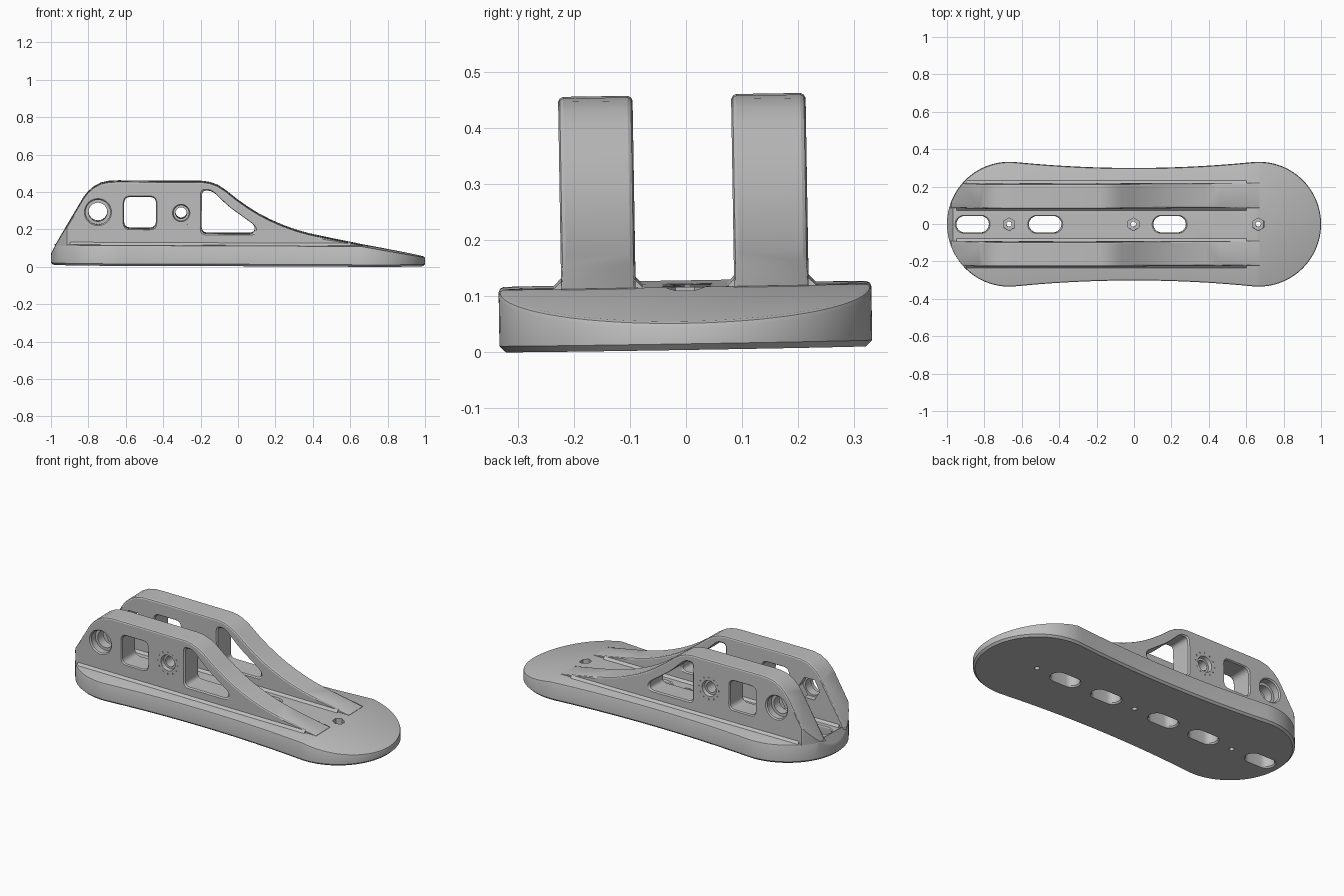
import bpy, bmesh, math
from mathutils import Vector, Matrix

cube = bpy.data.objects.get("Cube")
if cube:
    bpy.data.objects.remove(cube, do_unlink=True)

grey = bpy.data.materials.new("plain grey")
grey.use_nodes = True
COLOUR = (0.52, 0.52, 0.52, 1)
grey.diffuse_color = COLOUR
grey.node_tree.nodes["Principled BSDF"].inputs["Base Color"].default_value = COLOUR

FLOOR, BOTTOM = 0.119, 0.008
RAIL_IN, RAIL_OUT = 0.088, 0.221


def place(axis, p, t):
    return {"x": (t, p[0], p[1]), "y": (p[0], t, p[1]), "z": (p[0], p[1], t)}[axis]


def skin(axis, sections):
    """Closed solid through a list of (position, points) sections."""
    bm = bmesh.new()
    loops = [[bm.verts.new(place(axis, p, t)) for p in pts] for t, pts in sections]
    for a, b in zip(loops, loops[1:]):
        for i in range(len(a)):
            bm.faces.new((a[i - 1], a[i], b[i], b[i - 1]))
    bm.faces.new(loops[0])
    bm.faces.new(loops[-1])
    bmesh.ops.recalc_face_normals(bm, faces=bm.faces)
    return bm


def loft(pts, axis, rings):
    """Solid through scaled copies of one profile; rings are (position, scale)."""
    c = sum((Vector(p) for p in pts), Vector((0, 0))) / len(pts)
    return skin(axis, [(t, [c + (Vector(p) - c) * s for p in pts]) for t, s in rings])


def make(name, bm):
    mesh = bpy.data.meshes.new(name)
    bm.to_mesh(mesh)
    bm.free()
    mesh.materials.append(grey)
    ob = bpy.data.objects.new(name, mesh)
    bpy.context.collection.objects.link(ob)
    return ob


def boolean(ob, bm, operation="DIFFERENCE"):
    """Apply a boolean; a result that comes out empty is discarded."""
    cutter = make("cutter", bm)
    cutter.hide_render = True
    before = ob.data.copy()
    mod = ob.modifiers.new("cut", "BOOLEAN")
    mod.operation, mod.object, mod.solver = operation, cutter, "EXACT"
    with bpy.context.temp_override(object=ob, active_object=ob):
        bpy.ops.object.modifier_apply(modifier=mod.name)
    if not ob.data.polygons:
        ob.data = before
    bpy.data.objects.remove(cutter, do_unlink=True)


def circle(x, y, r, n=32, start=0):
    return [(x + r * math.cos(start + math.tau * i / n),
             y + r * math.sin(start + math.tau * i / n)) for i in range(n)]


def rounded(poly, r, steps=6):
    """Polygon with each corner replaced by a curve that never overlaps the next."""
    out = []
    for i, p in enumerate(poly):
        p = Vector(p)
        to_a, to_b = Vector(poly[i - 1]) - p, Vector(poly[(i + 1) % len(poly)]) - p
        a = p + to_a.normalized() * min(r, 0.4 * to_a.length)
        b = p + to_b.normalized() * min(r, 0.4 * to_b.length)
        for k in range(steps + 1):
            t = k / steps
            out.append(a * (1 - t) ** 2 + p * 2 * t * (1 - t) + b * t * t)
    return out


def inset(pts, d):
    """Clockwise profile pulled inward by d, keeping the two points at either end."""
    out = [Vector(p) for p in pts]
    for i in range(2, len(pts) - 2):
        along = (Vector(pts[i + 1]) - Vector(pts[i - 1])).normalized()
        out[i] += Vector((along.y, -along.x)) * d
    return out


def slot(x, half, r, n=12):
    return [(x + side * (half - r) + r * math.cos(a), r * math.sin(a))
            for side, first in ((1, -math.pi / 2), (-1, math.pi / 2))
            for a in (first + math.pi * i / n for i in range(n + 1))]


def outline(k=1.0):
    """Waisted sole shape: round ends joined by shallow concave sides."""
    R, cx, lean = 0.333, 0.667, 0.1
    quarter = [(cx + R * math.cos(a), R * math.sin(a))
               for a in ((math.pi / 2 + lean) * i / 24 for i in range(25))]
    ex, ey = quarter[-1]
    quarter += [(ex * t, 0.3 + (ey - 0.3) * t * t) for t in (1 - i / 12 for i in range(1, 13))]
    top = quarter + [(-x, y) for x, y in quarter[-2::-1]]
    full = top + [(x, -y) for x, y in top[-2:0:-1]]
    return [(x * k, y * k) for x, y in full]


# Base plate: sole prism trimmed by the floor, toe slope and heel slope
bm = loft(outline(), "z", [(BOTTOM, 1), (0.5, 1)])
for co, no in (((0, 0, FLOOR), (0, 0, 1)),
               ((0.66, 0, FLOOR), (0.18, 0, 1)),
               ((-1, 0, 0.07), (-1.7, 0, 1))):
    bmesh.ops.bisect_plane(bm, geom=bm.verts[:] + bm.edges[:] + bm.faces[:], dist=1e-5,
                           plane_co=co, plane_no=no, clear_outer=True)
    bmesh.ops.holes_fill(bm, edges=[e for e in bm.edges if e.is_boundary], sides=0)
bmesh.ops.recalc_face_normals(bm, faces=bm.faces)
for low, size, segments in ((True, 0.011, 1), (False, 0.009, 2)):
    rim = [e for e in bm.edges if e.calc_face_angle(0) > 0.4
           and (e.verts[0].co.z + e.verts[1].co.z < 0.08) == low]
    bmesh.ops.bevel(bm, geom=rim, offset=size, segments=segments, profile=0.5, affect="EDGES")
base = make("base_plate", bm)

# Long drain slots and bolt holes with hexagonal pockets
for x in (-0.863, -0.475, -0.2, 0.19, 0.47):
    boolean(base, loft(slot(x, 0.087, 0.045), "z",
                       [(-0.02, 1.08), (BOTTOM, 1.08), (0.016, 1), (FLOOR - 0.006, 1),
                        (FLOOR, 1.08), (0.2, 1.08)]))
for x in (-0.668, -0.003, 0.664):
    boolean(base, loft(circle(x, 0, 0.014, 16), "z", [(-0.02, 1), (0.2, 1)]))
    boolean(base, loft(circle(x, 0, 0.034, 6, math.pi / 6), "z", [(0.06, 1), (0.2, 1)]))

# Side rails
heel = [(-0.985, 0.112), (-0.975, 0.116), (-0.83, 0.363)]
crown = [(-0.806, 0.395), (-0.775, 0.423), (-0.735, 0.445), (-0.69, 0.455), (-0.64, 0.457),
         (-0.19, 0.456), (-0.15, 0.45), (-0.11, 0.435), (-0.07, 0.41)]
sweep = [(-0.01, 0.362), (0.05, 0.32), (0.11, 0.283), (0.17, 0.252), (0.24, 0.222),
         (0.31, 0.197), (0.38, 0.178), (0.46, 0.161), (0.67, 0.119), (0.67, 0.112)]
profile = heel + crown + sweep
square = rounded([(-0.61, 0.205), (-0.44, 0.205), (-0.44, 0.375), (-0.61, 0.375)], 0.035)
triangle = rounded([(-0.195, 0.18), (0.085, 0.18), (0.09, 0.225), (-0.05, 0.325),
                    (-0.14, 0.41), (-0.195, 0.41)], 0.03)

for side, name in ((-1, "front"), (1, "back")):
    inner, outer = side * RAIL_IN, side * RAIL_OUT
    rail = make(name + "_rail", skin("y", [
        (inner, inset(profile, 0.009)), (inner + side * 0.003, inset(profile, 0.003)),
        (inner + side * 0.009, profile), (outer - side * 0.009, profile),
        (outer - side * 0.003, inset(profile, 0.003)), (outer, inset(profile, 0.009))]))
    boolean(rail, loft(outline(0.999), "z", [(-0.1, 1), (0.6, 1)]), "INTERSECT")

    # Windows with eased rims
    for shape in (square, triangle):
        boolean(rail, loft(shape, "y", [(inner - side * 0.05, 1.06), (inner, 1.06),
                                        (inner + side * 0.007, 1), (outer - side * 0.007, 1),
                                        (outer, 1.06), (outer + side * 0.05, 1.06)]))
    # Axle hole with round recess outside
    boolean(rail, loft(circle(-0.75, 0.293, 0.05), "y",
                       [(inner - side * 0.05, 1), (outer - side * 0.045, 1),
                        (outer - side * 0.045, 1.32), (outer - side * 0.007, 1.32),
                        (outer, 1.45), (outer + side * 0.05, 1.45)]))
    # Hexagonal nut pocket inside
    boolean(rail, loft(circle(-0.75, 0.293, 0.068, 6), "y",
                       [(inner - side * 0.05, 1), (inner + side * 0.035, 1)]))
    # Pivot hole with shallow recess and ring of dimples
    boolean(rail, loft(circle(-0.305, 0.29, 0.03), "y",
                       [(inner - side * 0.05, 1), (outer - side * 0.02, 1),
                        (outer - side * 0.02, 1.4), (outer, 1.55),
                        (outer + side * 0.05, 1.55)]))
    for px, pz in circle(-0.305, 0.29, 0.065, 12):
        boolean(rail, loft(circle(px, pz, 0.004, 6), "y",
                           [(outer - side * 0.004, 1), (outer + side * 0.01, 1)]))

    # Sloped strips where the rail meets the floor
    for where, wall, away, start in (("inner", inner, -side, -0.95),
                                     ("outer", outer, side, -0.9)):
        wedge = [(wall - away * 0.003, FLOOR - 0.003), (wall + away * 0.016, FLOOR - 0.003),
                 (wall - away * 0.003, FLOOR + 0.016)]
        make(f"{name}_{where}_foot_strip", loft(wedge, "x", [(start, 1), (0.6, 1)]))

# Slight tilt of the whole part, then smooth shading with sharp edges
tilt = Matrix.Rotation(0.004, 4, "Y") @ Matrix.Rotation(0.0165, 4, "X")
bpy.ops.object.select_all(action="DESELECT")
for ob in bpy.context.collection.objects:
    if ob.type == "MESH":
        ob.data.transform(tilt)
        ob.select_set(True)
        bpy.context.view_layer.objects.active = ob
bpy.ops.object.shade_smooth_by_angle(angle=math.radians(25))
